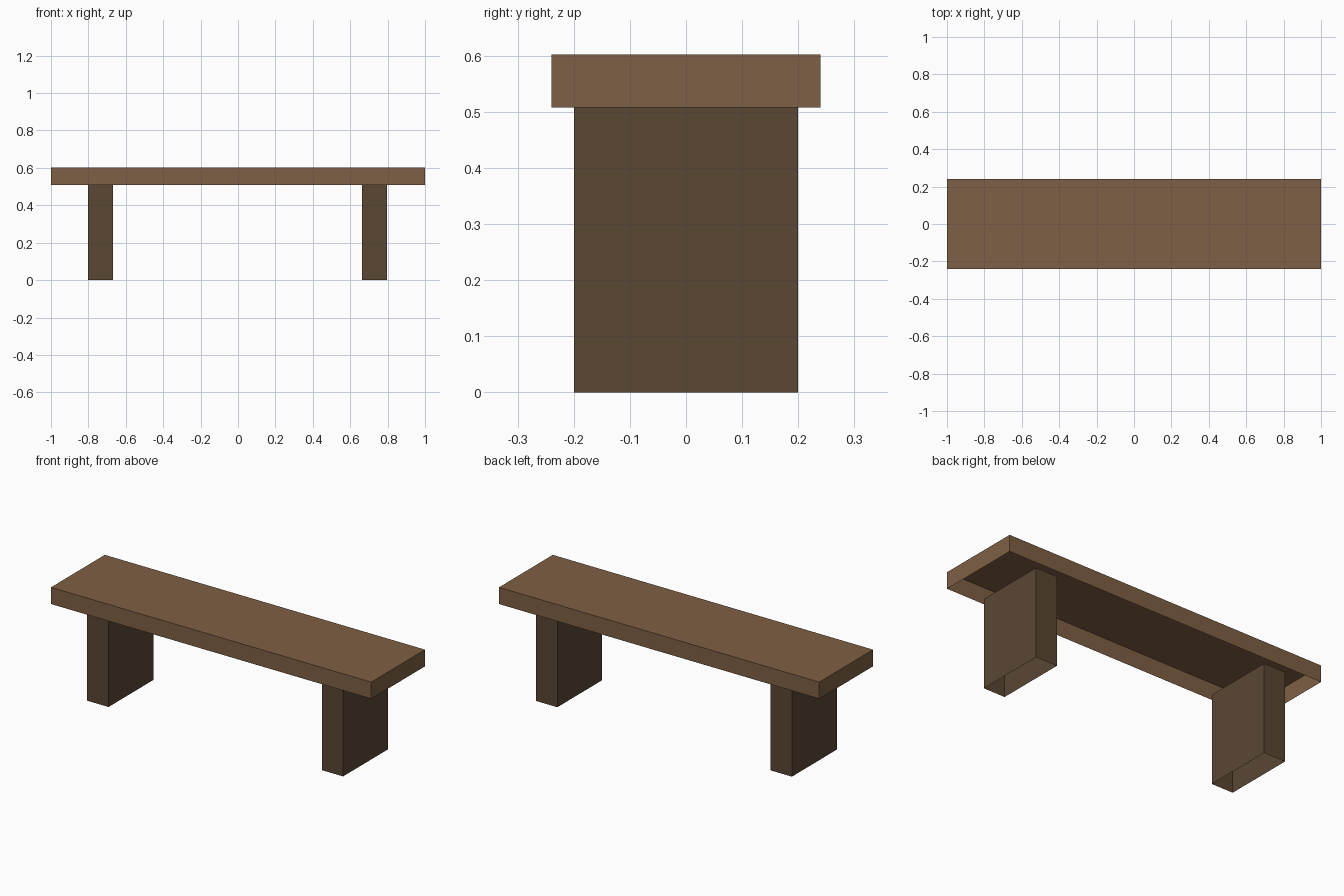
import bpy
import bmesh

cube = bpy.data.objects.get("Cube")
if cube:
    bpy.data.objects.remove(cube, do_unlink=True)


def make_material(name, rgb):
    mat = bpy.data.materials.new(name)
    mat.use_nodes = True
    color = (*rgb, 1.0)
    mat.diffuse_color = color
    mat.node_tree.nodes["Principled BSDF"].inputs["Base Color"].default_value = color
    return mat


def open_box(name, center, size, mat):
    """Thin-walled box with its underside left open."""
    bm = bmesh.new()
    bmesh.ops.create_cube(bm, size=1.0)
    bmesh.ops.scale(bm, vec=size, verts=bm.verts)
    bm.normal_update()
    underside = [f for f in bm.faces if f.normal.z < -0.5]
    bmesh.ops.delete(bm, geom=underside, context="FACES_ONLY")
    mesh = bpy.data.meshes.new(name)
    bm.to_mesh(mesh)
    bm.free()
    mesh.materials.append(mat)
    obj = bpy.data.objects.new(name, mesh)
    obj.location = center
    bpy.context.collection.objects.link(obj)
    return obj


seat_wood = make_material("warm brown wood", (0.212, 0.115, 0.058))
leg_wood = make_material("dark brown wood", (0.102, 0.063, 0.034))

leg_height = 0.508
seat_height = 0.094

# Seat plank
open_box("seat", (0, 0, leg_height + seat_height / 2), (2, 0.48, seat_height), seat_wood)

# Slab legs, one at each end
for side, x in (("left", 0.73), ("right", -0.735)):
    open_box(side + "_leg", (x, 0, leg_height / 2), (0.133, 0.4, leg_height), leg_wood)
